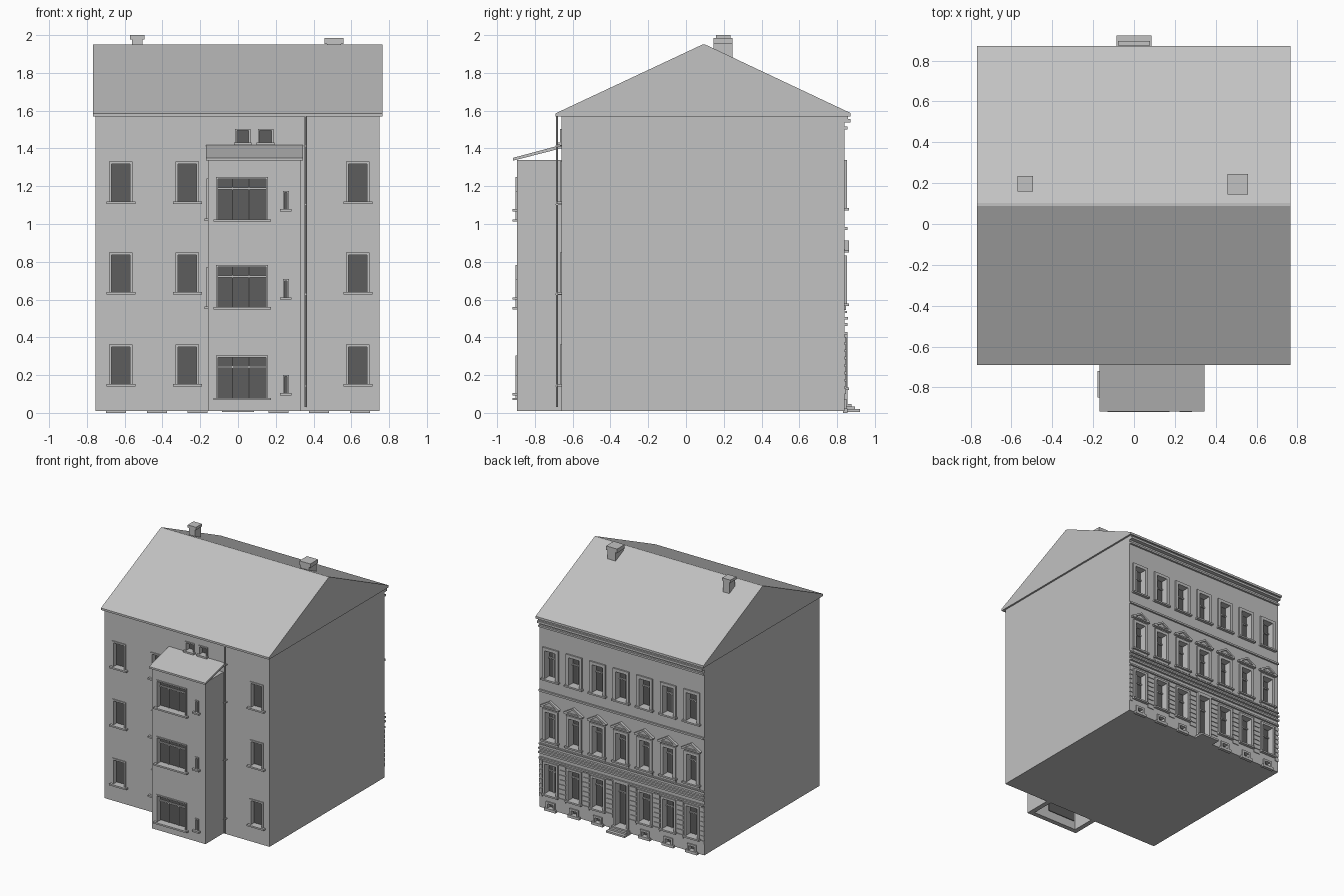
import bpy, bmesh, math
from mathutils import Vector

if "Cube" in bpy.data.objects:
    bpy.data.objects.remove(bpy.data.objects["Cube"])


def material(name, v):
    m = bpy.data.materials.new(name)
    m.diffuse_color = (v, v, v, 1)
    m.use_nodes = True
    m.node_tree.nodes["Principled BSDF"].inputs["Base Color"].default_value = m.diffuse_color
    return m


STONE = material("grey plaster", 0.54)
DARK = material("dark glass", 0.11)

parts = {}  # part name -> (bmesh, material)


def part(name, mat=STONE):
    if name not in parts:
        parts[name] = (bmesh.new(), mat)
    return parts[name][0]


def prism(name, pts, offset, mat=STONE):
    """Extrude a polygon of 3D points by an offset vector."""
    bm = part(name, mat)
    a = [bm.verts.new(p) for p in pts]
    b = [bm.verts.new(Vector(p) + Vector(offset)) for p in pts]
    n = len(pts)
    bm.faces.new(a)
    bm.faces.new(b[::-1])
    for i in range(n):
        bm.faces.new((a[i], b[i], b[(i + 1) % n], a[(i + 1) % n]))


def box(name, x0, x1, y0, y1, z0, z1, mat=STONE):
    prism(name, [(x0, y0, z0), (x1, y0, z0), (x1, y1, z0), (x0, y1, z0)],
          (0, 0, z1 - z0), mat)


# Wall planes: axis, position and outward sign; d is the distance outward
PLANES = {"front": ("y", -0.66, -1), "back": ("y", 0.84, 1),
          "annex": ("y", -0.895, -1), "annex_side": ("x", -0.16, -1)}


def wall_box(face, name, u0, u1, d0, d1, z0, z1, mat=STONE):
    axis, pos, s = PLANES[face]
    p, q = sorted((pos + s * d0, pos + s * d1))
    if axis == "y":
        box(name, u0, u1, p, q, z0, z1, mat)
    else:
        box(name, p, q, u0, u1, z0, z1, mat)


def window(face, u, w, z0, z1, t=0.013, proud=0.008, recess=0.04,
           mullions=(), transom=None, sill=0.015, sill_out=0.024):
    """Recessed opening with glass, casement bars, surround and sill."""
    a, b = u - w / 2, u + w / 2
    cutter = "annex_cutter" if face.startswith("annex") else "house_cutter"
    wall_box(face, cutter, a, b, -recess, 0.02, z0, z1)
    g = -recess + 0.006
    wall_box(face, face + "_glass", a, b, -recess - 0.002, g, z0, z1, DARK)
    for m in mullions:
        wall_box(face, face + "_bars", u + m - 0.003, u + m + 0.003, g, g + 0.008, z0, z1)
    if transom:
        wall_box(face, face + "_bars", a, b, g, g + 0.012, transom - 0.005, transom + 0.005)
    f = face + "_surrounds"
    wall_box(face, f, a - t, a, -0.004, proud, z0, z1 + t)
    wall_box(face, f, b, b + t, -0.004, proud, z0, z1 + t)
    wall_box(face, f, a, b, -0.004, proud, z1, z1 + t)
    if sill:
        wall_box(face, face + "_sills", a - t - sill, b + t + sill, -0.01, sill_out, z0 - 0.013, z0)


# Main body and gabled roof
box("house_body", -0.755, 0.75, -0.66, 0.84, 0.01, 1.57)
prism("roof", [(-0.768, y, z) for y, z in
               ((-0.69, 1.57), (-0.69, 1.586), (0.087, 1.95), (0.102, 1.95),
                (0.87, 1.588), (0.87, 1.57))], (1.533, 0, 0))

# Chimneys with caps
for cx, cy, r, cap0, top in ((-0.533, 0.198, 0.038, 1.978, 2.0), (0.508, 0.195, 0.05, 1.953, 1.985)):
    c = r * 0.74
    box("chimneys", cx - c, cx + c, cy - r, cy + r, 1.8, cap0)
    box("chimney_caps", cx - r, cx + r, cy - r, cy + r, cap0, top)

# Front windows, three storeys
for base in (1.12, 0.64, 0.153):
    for u in (-0.62, -0.268, 0.635):
        window("front", u, 0.098, base, base + 0.197)
for u in (0.025, 0.146):
    window("front", u, 0.062, 1.432, 1.494, t=0.01, sill=0.006)

# Front drainpipe with brackets
bm = part("drainpipe")
r = 0.006
prism("drainpipe", [(0.357 + r * math.cos(i * math.pi / 4), -0.683 + r * math.sin(i * math.pi / 4), 0.03)
                    for i in range(8)], (0, 0, 1.545))
for z in (1.41, 1.1, 0.625, 0.14):
    box("pipe_brackets", 0.349, 0.365, -0.691, -0.655, z, z + 0.006)

# Stair annex: hollow shell, shed roof
box("annex_body", -0.16, 0.33, -0.895, -0.655, 0.01, 1.34)
box("annex_cutter", -0.12, 0.29, -0.855, -0.64, -0.1, 1.31)
prism("annex_roof", [(-0.17, y, z) for y, z in
                     ((-0.917, 1.335), (-0.917, 1.35), (-0.655, 1.42), (-0.655, 1.402))],
      (0.514, 0, 0))
for base in (1.025, 0.56, 0.08):
    window("annex", 0.022, 0.255, base, base + 0.213, t=0.01, recess=0.044,
           mullions=(-0.052, 0.037), transom=base + 0.163)
for base in (1.08, 0.612, 0.105):
    window("annex", 0.253, 0.014, base, base + 0.087, t=0.009, recess=0.044)
for base in (1.03, 0.563):
    window("annex_side", -0.785, 0.085, base, base + 0.2, t=0.01, recess=0.044,
           sill=0.012, sill_out=0.018)

# Back facade: seven bays
for k in range(-3, 4):
    u = 0.215 * k
    # top floor with cross bars
    window("back", u, 0.096, 1.085, 1.315, t=0.025, proud=0.012, recess=0.055,
           mullions=(0,), transom=1.24, sill=0.008)
    # middle floor with pediments
    window("back", u, 0.09, 0.58, 0.81, t=0.024, proud=0.012, recess=0.055,
           mullions=(0,), transom=0.745, sill=0.01)
    wall_box("back", "aprons", u - 0.07, u + 0.07, -0.004, 0.008, 0.545, 0.567)
    wall_box("back", "pediment_bases", u - 0.085, u + 0.085, -0.004, 0.022, 0.848, 0.86)
    prism("pediment_panels", [(u - 0.08, 0.836, 0.858), (u + 0.08, 0.836, 0.858), (u, 0.836, 0.905)],
          (0, 0.012, 0))
    prism("pediment_rakes", [(u - 0.088, 0.836, 0.86), (u - 0.06, 0.836, 0.86), (u, 0.836, 0.895),
                             (u + 0.06, 0.836, 0.86), (u + 0.088, 0.836, 0.86), (u, 0.836, 0.912)],
          (0, 0.026, 0))
    # ground floor windows and basement vents, door in the middle
    if k:
        window("back", u, 0.1, 0.135, 0.38, t=0.018, proud=0.01, recess=0.055,
               mullions=(0,), transom=0.31, sill=0.006)
        window("back", u, 0.05, 0.022, 0.058, t=0.016, proud=0.01, recess=0.03, sill=0)
        wall_box("back", "vent_sills", u - 0.053, u + 0.053, -0.01, 0.016, 0.0, 0.022)
    else:
        window("back", u, 0.1, 0.045, 0.4, t=0.02, proud=0.014, recess=0.055,
               mullions=(0,), transom=0.31, sill=0)

# Rusticated strips on the ground-floor piers
for k in range(-4, 4):
    u0 = max(0.215 * k + 0.078, -0.755)
    u1 = min(0.215 * (k + 1) - 0.078, 0.75)
    for i in range(8):
        z = 0.1 + 0.039 * i
        wall_box("back", "rustication", u0, u1, -0.004, 0.006, z, z + 0.029)

# Back string courses, cornice and gutter
for z0, z1, d in ((0.415, 0.428, 0.014), (0.46, 0.475, 0.016), (0.495, 0.508, 0.018),
                  (0.53, 0.54, 0.012), (0.968, 0.983, 0.014)):
    wall_box("back", "string_courses", -0.755, 0.75, -0.004, d, z0, z1)
wall_box("back", "back_cornice", -0.755, 0.75, -0.004, 0.016, 1.5, 1.515)
wall_box("back", "back_cornice", -0.755, 0.75, -0.004, 0.032, 1.538, 1.556)
wall_box("back", "back_cornice", -0.755, 0.75, -0.004, 0.018, 1.556, 1.572)

# Door steps
for z0, z1, d, h in ((0.005, 0.02, 0.082, 0.086), (0.02, 0.034, 0.055, 0.078), (0.034, 0.046, 0.035, 0.07)):
    wall_box("back", "door_steps", -h, h, -0.004, d, z0, z1)

# Turn the collected parts into objects
objs = {}
for name, (bm, mat) in parts.items():
    bmesh.ops.recalc_face_normals(bm, faces=bm.faces)
    me = bpy.data.meshes.new(name)
    bm.to_mesh(me)
    bm.free()
    me.materials.append(mat)
    ob = objs[name] = bpy.data.objects.new(name, me)
    bpy.context.collection.objects.link(ob)

# Cut window openings and the annex hollow
for body, cutter in (("house_body", "house_cutter"), ("annex_body", "annex_cutter")):
    mod = objs[body].modifiers.new("openings", "BOOLEAN")
    mod.operation = "DIFFERENCE"
    mod.solver = "EXACT"
    mod.use_self = True
    mod.object = objs[cutter]
    objs[cutter].hide_render = True
    objs[cutter].hide_viewport = True
